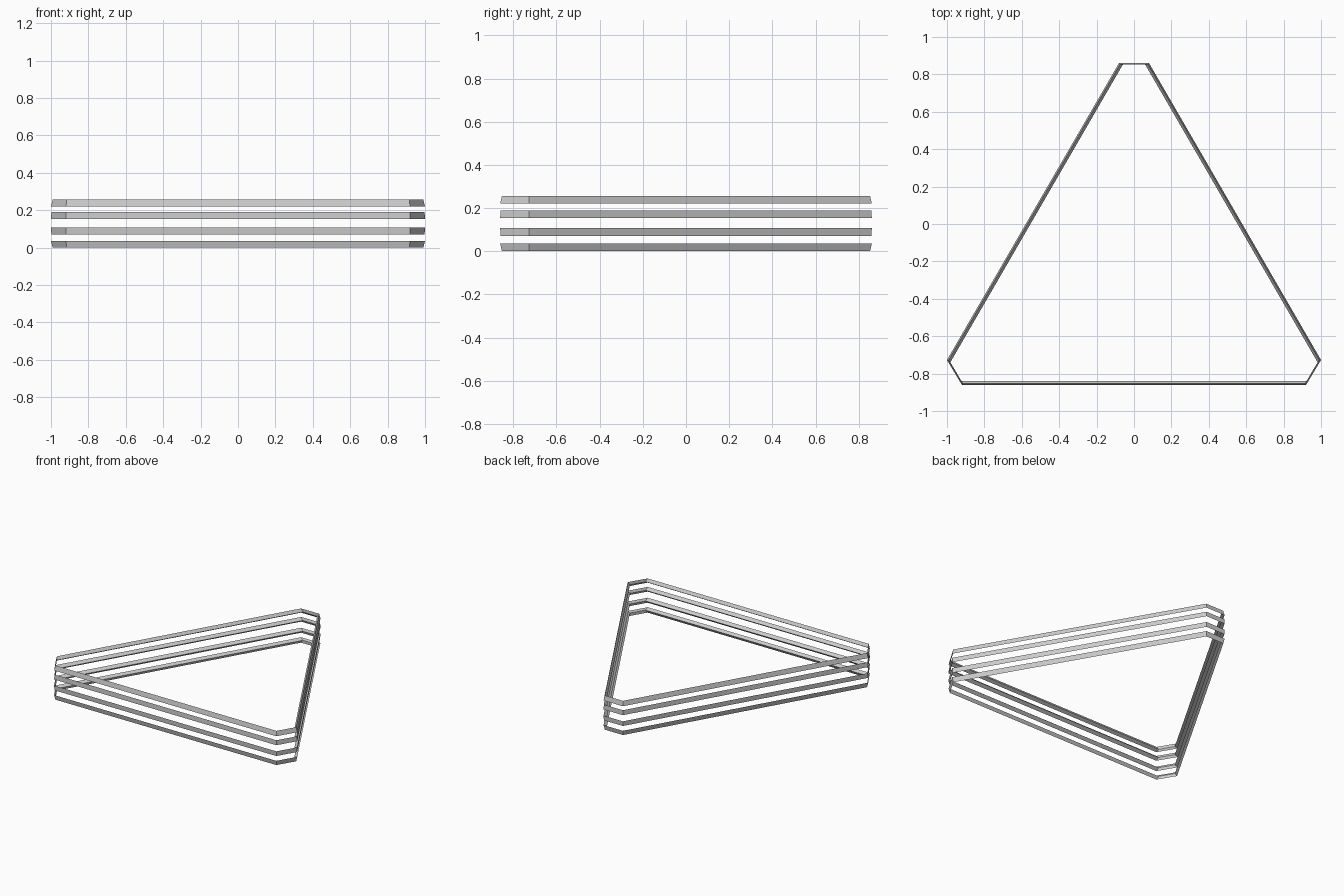
import bpy, bmesh
from mathutils import Vector

if "Cube" in bpy.data.objects:
    bpy.data.objects.remove(bpy.data.objects["Cube"])

# Plan of one rope: a triangle with clipped corners, in pairs (one pair per corner)
CORNERS = [((-0.08, 0.861), (0.08, 0.861)),
           ((1.0, -0.727), (0.92, -0.861)),
           ((-0.92, -0.861), (-1.0, -0.727))]


def ring(inset, corner_inset):
    """Outline moved in by inset on long sides and corner_inset on clipped corners."""
    pts = []
    for a, b in CORNERS:
        a, b = Vector(a), Vector(b)
        along = (b - a).normalized()
        inward = Vector((along.y, -along.x))
        slide = (inset - corner_inset * 0.5) / 0.866
        pts += [a + along * slide + inward * corner_inset,
                b - along * slide + inward * corner_inset]
    return pts


def rope(name, z, low, high):
    """Three-sided rope; low and high tilt its outer face."""
    section = [(low, low, z), (high, high, z + 0.036), (0.022, 0.009, z + 0.018 + (low - high) * 0.5)]
    bm = bmesh.new()
    loops = [[bm.verts.new((p.x, p.y, h)) for p in ring(d, c)] for d, c, h in section]
    for k in range(3):
        lo, hi = loops[k], loops[(k + 1) % 3]
        for i in range(6):
            j = (i + 1) % 6
            bm.faces.new((lo[i], lo[j], hi[j], hi[i]))
    bmesh.ops.recalc_face_normals(bm, faces=bm.faces)
    mesh = bpy.data.meshes.new(name)
    bm.to_mesh(mesh)
    bm.free()
    bpy.context.collection.objects.link(bpy.data.objects.new(name, mesh))


# Four ropes: lowest leans outward at the top, highest leans inward
rope("bottom_rope", 0.0, 0.008, 0.0)
rope("lower_middle_rope", 0.071, 0.002, 0.0)
rope("upper_middle_rope", 0.153, 0.0, 0.002)
rope("top_rope", 0.22, 0.0, 0.008)
